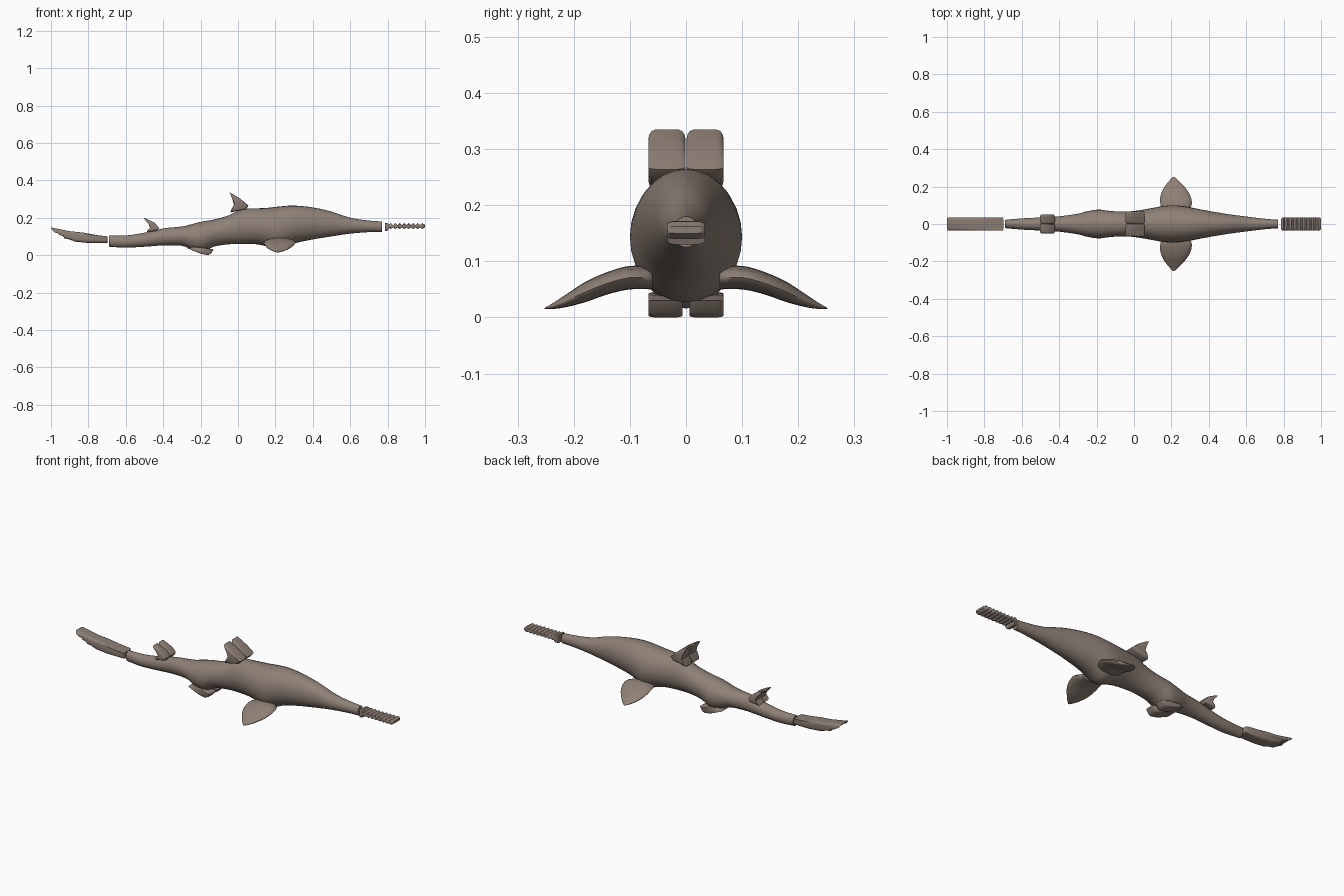
import bpy, bmesh
from math import sin, cos, pi, radians

if "Cube" in bpy.data.objects:
    bpy.data.objects.remove(bpy.data.objects["Cube"])

SKIN = (0.27, 0.215, 0.18, 1)
skin = bpy.data.materials.new("grey brown skin")
skin.use_nodes = True
skin.diffuse_color = SKIN
skin.node_tree.nodes["Principled BSDF"].inputs["Base Color"].default_value = SKIN


def loft(name, rings, mirror=False, angle=40):
    """Skin a row of equal-length rings and cap both ends."""
    bm = bmesh.new()
    loops = [[bm.verts.new(p) for p in ring] for ring in rings]
    for a, b in zip(loops, loops[1:]):
        for i in range(len(a)):
            j = (i + 1) % len(a)
            bm.faces.new((a[i], a[j], b[j], b[i]))
    bm.faces.new(loops[0])
    bm.faces.new(loops[-1])
    bmesh.ops.recalc_face_normals(bm, faces=bm.faces)
    mesh = bpy.data.meshes.new(name)
    bm.to_mesh(mesh)
    bm.free()
    mesh.materials.append(skin)
    obj = bpy.data.objects.new(name, mesh)
    bpy.context.collection.objects.link(obj)
    if mirror:
        mod = obj.modifiers.new("mirror", 'MIRROR')
        mod.use_axis = (False, True, False)
        mod.use_mirror_merge = False
    bpy.ops.object.select_all(action='DESELECT')
    obj.select_set(True)
    bpy.context.view_layer.objects.active = obj
    bpy.ops.object.shade_smooth_by_angle(angle=radians(angle))
    return obj


def smooth_rows(rows, steps=3):
    """Catmull-Rom interpolation between rows of numbers."""
    out = []
    for i in range(len(rows) - 1):
        four = rows[max(i - 1, 0)], rows[i], rows[i + 1], rows[min(i + 2, len(rows) - 1)]
        for k in range(steps):
            t = k / steps
            out.append([b + t * (c - a) / 2 + t * t * (a - 2.5 * b + 2 * c - d / 2)
                        + t ** 3 * (1.5 * (b - c) + (d - a) / 2)
                        for a, b, c, d in zip(*four)])
    return out + [list(rows[-1])]


def slab(name, profile, y0, y1, mirror=False, round_x=0.15, round_z=0.4):
    """Extrude an x-z profile across y, with both ends rounded off."""
    mx = (min(p[0] for p in profile) + max(p[0] for p in profile)) / 2
    mid, half = (y0 + y1) / 2, (y1 - y0) / 2
    mz = sum(p[1] for p in profile) / len(profile)
    rings = []
    for t in (-1, -.95, -.82, -.6, 0, .6, .82, .95, 1):
        drop = max(0, abs(t) - .6) / .4
        drop = 1 - (1 - drop ** 2) ** .5
        rings.append([(mx + (x - mx) * (1 - round_x * drop), mid + half * t,
                       mz + (z - mz) * (1 - round_z * drop)) for x, z in profile])
    return loft(name, rings, mirror)


# Body: x, belly height, back height, half width
body = [(-.69, .045, .105, .022), (-.6, .04, .105, .03), (-.5, .045, .12, .035),
        (-.4, .052, .143, .041), (-.3, .05, .153, .055), (-.25, .03, .165, .068),
        (-.19, .016, .18, .077), (-.13, .045, .19, .07), (-.05, .058, .213, .066),
        (.02, .06, .245, .072), (.1, .058, .25, .086), (.16, .045, .253, .096),
        (.22, .027, .26, .1), (.3, .062, .265, .089), (.4, .084, .255, .07),
        (.5, .1, .233, .053), (.6, .115, .2, .04), (.7, .123, .185, .028),
        (.77, .125, .18, .023)]
loft("body", [[(x, w * cos(2 * pi * k / 28), (lo + hi) / 2 + (hi - lo) / 2 * sin(2 * pi * k / 28))
               for k in range(28)] for x, lo, hi, w in smooth_rows(body)])

# Toothed snout: ridges across both faces, thicker collar at the root
teeth = 8
top, under = [(.785, .172), (.798, .172)], [(.785, .13), (.798, .13)]
for i in range(teeth):
    x = .805 + i * .024
    top += [(x, .16), (x + .012, .171)]
    under += [(x, .148), (x + .012, .14)]
slab("saw_snout", top + [(1, .162), (1, .15)] + under[::-1], -.034, .034,
     round_x=.06, round_z=.3)

# Tail blade: sweeps up to the tip, scalloped under the tip
upper = [(-.697, .099), (-.76, .108), (-.83, .121), (-.9, .128), (-.95, .138), (-1, .148)]
lower = [(-.985, .13), (-.962, .122), (-.96, .11), (-.932, .1), (-.93, .09),
         (-.902, .084), (-.87, .072), (-.8, .065), (-.697, .065)]
slab("tail_blade", upper + lower, -.036, .036, round_x=.06, round_z=.4)

# Back fins: paired lobes with swept tips
slab("large_back_fin", [(-.045, .335), (-.02, .322), (.015, .3), (.057, .264), (.04, .245),
                        (-.04, .228), (-.035, .245), (-.022, .27), (-.03, .3)],
     .001, .067, mirror=True, round_z=.3)
slab("small_back_fin", [(-.503, .2), (-.475, .188), (-.445, .172), (-.423, .146), (-.43, .132),
                        (-.488, .122), (-.47, .145), (-.48, .17)],
     .001, .05, mirror=True, round_z=.3)

# Belly fins
slab("belly_fin", [(-.27, .037), (-.235, .022), (-.2, .008), (-.16, 0), (-.145, .008),
                   (-.13, .03), (-.18, .04), (-.24, .045)],
     .006, .067, mirror=True, round_z=.15)

# Side fins: y, rear x, front x, height, half thickness
fin = [(.06, .155, .285, .07, .02), (.1, .142, .308, .071, .021), (.14, .14, .305, .061, .02),
       (.18, .152, .285, .045, .018), (.215, .175, .255, .029, .011),
       (.238, .195, .232, .02, .005), (.252, .208, .215, .016, .001)]
loft("side_fin", [[((a + b) / 2 + (b - a) / 2 * cos(pi * k / 8), y, z + h * sin(pi * k / 8))
                   for k in range(16)] for y, a, b, z, h in smooth_rows(fin)],
     mirror=True, angle=60)
